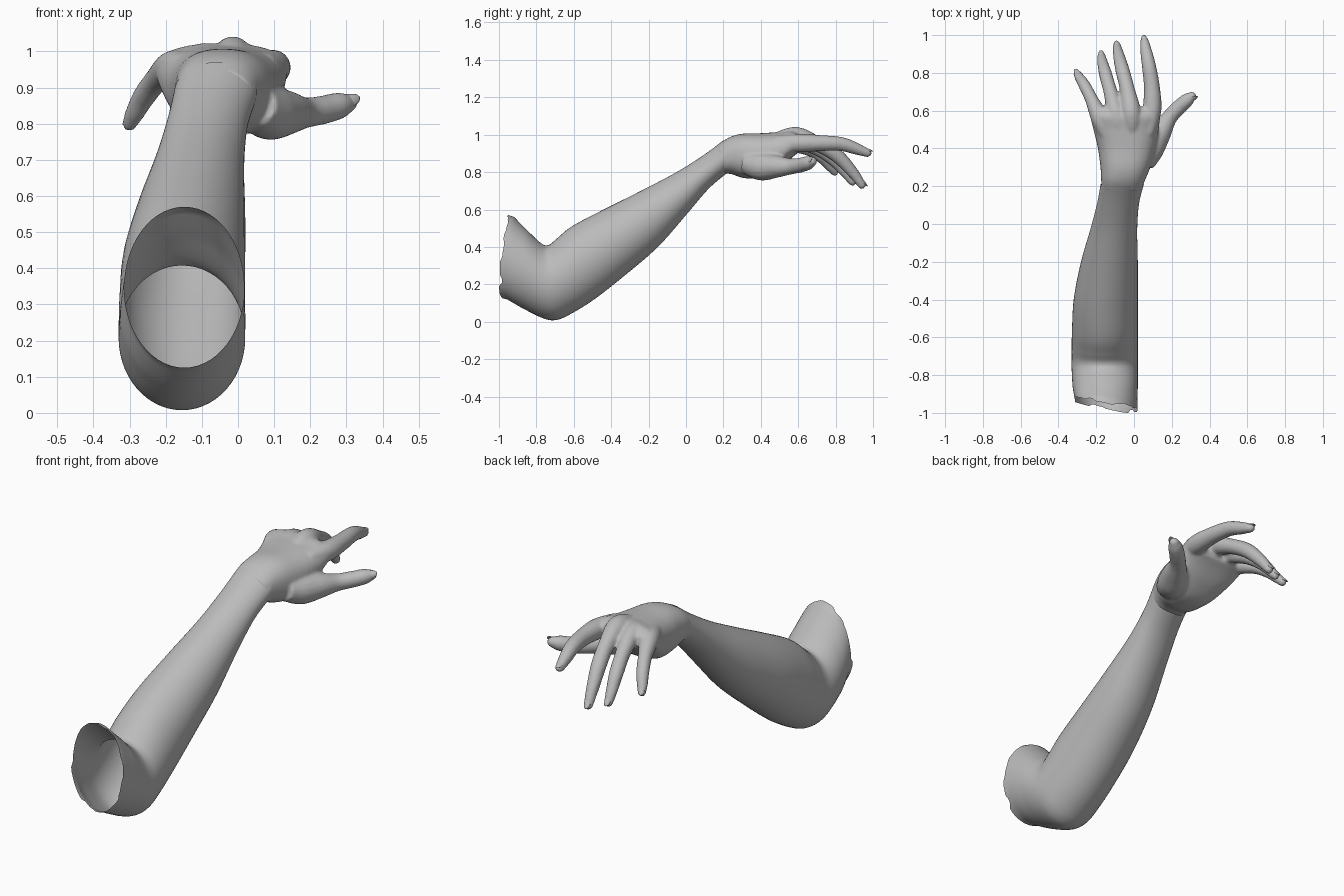
import bpy, bmesh, math, random
from mathutils import Vector

if "Cube" in bpy.data.objects:
    bpy.data.objects.remove(bpy.data.objects["Cube"])

random.seed(4)
skin = bpy.data.materials.new("skin grey")
skin.diffuse_color = (0.5, 0.5, 0.5, 1)
skin.use_nodes = True
skin.node_tree.nodes["Principled BSDF"].inputs["Base Color"].default_value = skin.diffuse_color


def spline(pts, steps):
    """Catmull-Rom through tuples of any length."""
    out = []
    for i in range(len(pts) - 1):
        a, b, c, d = (pts[min(max(i + k, 0), len(pts) - 1)] for k in (-1, 0, 1, 2))
        for s in range(steps):
            t = s / steps
            out.append([0.5 * (2 * q + (r - p) * t + (2 * p - 5 * q + 4 * r - w) * t * t
                               + (3 * q - p - 3 * r + w) * t ** 3)
                        for p, q, r, w in zip(a, b, c, d)])
    out.append(list(pts[-1]))
    return out


def skin_rings(bm, rings, caps):
    rows = [[bm.verts.new(p) for p in ring] for ring in rings]
    n = len(rows[0])
    for a, b in zip(rows, rows[1:]):
        for i in range(n):
            bm.faces.new((a[i], a[(i + 1) % n], b[(i + 1) % n], b[i]))
    if caps:
        bm.faces.new(rows[0][::-1])
        bm.faces.new(rows[-1])


def section(s, n, power=1.0):
    """Ring from top y,z, bottom y,z and the left and right x limits."""
    ty, tz, by, bz, xl, xr = s
    ring = []
    for i in range(n):
        a = 2 * math.pi * i / n
        c, v = (math.copysign(abs(f) ** power, f) for f in (math.cos(a), math.sin(a)))
        ring.append(Vector(((xl + xr) / 2 + c * (xr - xl) / 2,
                            (ty + by) / 2 + v * (ty - by) / 2,
                            (tz + bz) / 2 + v * (tz - bz) / 2)))
    return ring


def finger_rings(path, n=16):
    """Round tube along x,y,z,radius points, with a domed tip."""
    pts = spline(path, 6)
    tip, end = Vector(pts[-1][:3]), Vector(pts[-2][:3])
    d, r = (tip - end).normalized(), pts[-1][3]
    for a in (0.35, 0.7, 1.05, 1.35):
        pts.append([*(tip + d * r * math.sin(a)), r * math.cos(a)])
    rings = []
    for i, p in enumerate(pts):
        t = Vector(pts[min(i + 1, len(pts) - 1)][:3]) - Vector(pts[max(i - 1, 0)][:3])
        t.normalize()
        u = t.cross(Vector((0, 0, 1))).normalized()
        w = u.cross(t)
        rings.append([Vector(p[:3]) + (u * math.cos(b) + w * math.sin(b)) * p[3]
                      for b in (2 * math.pi * k / n for k in range(n))])
    return rings


def finish(bm, name):
    bmesh.ops.recalc_face_normals(bm, faces=bm.faces)
    me = bpy.data.meshes.new(name)
    bm.to_mesh(me)
    bm.free()
    me.materials.append(skin)
    me.shade_smooth()
    ob = bpy.data.objects.new(name, me)
    bpy.context.collection.objects.link(ob)
    return ob


# Bent arm, open at the upper end with a torn rim
arm = spline([
    (-0.93, 0.57, -0.965, 0.125, -0.315, 0.018),
    (-0.85, 0.49, -0.87, 0.07, -0.325, 0.02),
    (-0.775, 0.42, -0.76, 0.017, -0.33, 0.02),
    (-0.735, 0.41, -0.69, 0.01, -0.33, 0.02),
    (-0.69, 0.445, -0.61, 0.045, -0.33, 0.02),
    (-0.61, 0.51, -0.49, 0.12, -0.328, 0.02),
    (-0.45, 0.595, -0.33, 0.245, -0.318, 0.02),
    (-0.25, 0.695, -0.15, 0.40, -0.28, 0.02),
    (-0.05, 0.80, 0.0, 0.57, -0.23, 0.017),
    (0.10, 0.895, 0.12, 0.71, -0.195, 0.027),
    (0.20, 0.97, 0.22, 0.795, -0.177, 0.052)], 6)
rings = [section(s, 56) for s in arm]
for k in range(6):
    for i, p in enumerate(rings[k]):
        p.y -= 0.03 * math.cos(2 * math.pi * i / 56) * (1 - k / 6)
jag = 0
for i, p in enumerate(rings[0]):
    if i % 2 == 0:
        jag = random.uniform(0, 0.022)
    p.y = max(p.y - jag, -1.0)
bm = bmesh.new()
skin_rings(bm, rings, False)
finish(bm, "forearm_and_elbow")

# Palm block
bm = bmesh.new()
palm = spline([
    (0.17, 0.945, 0.195, 0.79, -0.172, 0.04),
    (0.23, 0.985, 0.24, 0.79, -0.174, 0.06),
    (0.30, 1.005, 0.31, 0.768, -0.178, 0.088),
    (0.40, 1.008, 0.41, 0.77, -0.192, 0.115),
    (0.50, 1.015, 0.50, 0.82, -0.215, 0.13),
    (0.57, 1.022, 0.57, 0.88, -0.23, 0.138),
    (0.62, 0.995, 0.61, 0.91, -0.22, 0.13)], 5)
skin_rings(bm, [section(s, 40, 0.85) for s in palm], True)

# Fingers and thumb: x, y, z, radius from knuckle to tip
fingers = {
    "index": [(0.07, 0.48, 0.955, 0.04), (0.095, 0.60, 0.955, 0.05), (0.095, 0.72, 0.955, 0.043),
              (0.08, 0.83, 0.95, 0.038), (0.065, 0.91, 0.925, 0.032), (0.055, 0.97, 0.902, 0.023)],
    "middle": [(-0.01, 0.48, 0.97, 0.04), (-0.015, 0.59, 0.99, 0.052), (-0.035, 0.71, 0.945, 0.04),
               (-0.06, 0.81, 0.885, 0.038), (-0.08, 0.89, 0.80, 0.031), (-0.09, 0.94, 0.732, 0.023)],
    "ring": [(-0.08, 0.48, 0.965, 0.04), (-0.095, 0.58, 0.975, 0.048), (-0.125, 0.70, 0.925, 0.037),
             (-0.15, 0.79, 0.865, 0.035), (-0.165, 0.85, 0.80, 0.029), (-0.172, 0.89, 0.748, 0.022)],
    "little": [(-0.14, 0.46, 0.95, 0.04), (-0.18, 0.56, 0.955, 0.048), (-0.225, 0.66, 0.92, 0.035),
               (-0.26, 0.73, 0.875, 0.032), (-0.285, 0.77, 0.83, 0.027), (-0.30, 0.795, 0.80, 0.021)],
    "thumb": [(0.05, 0.32, 0.85, 0.06), (0.085, 0.40, 0.83, 0.075), (0.135, 0.48, 0.83, 0.062),
              (0.185, 0.56, 0.83, 0.043), (0.235, 0.615, 0.838, 0.04), (0.28, 0.655, 0.85, 0.037),
              (0.305, 0.675, 0.857, 0.026)],
}
for path in fingers.values():
    skin_rings(bm, finger_rings(path), True)
hand = finish(bm, "hand")
fuse = hand.modifiers.new("fuse", 'REMESH')
fuse.mode, fuse.voxel_size, fuse.use_smooth_shade = 'VOXEL', 0.008, True
soft = hand.modifiers.new("soften", 'SMOOTH')
soft.factor, soft.iterations = 0.5, 6

# Nails: thin domed plates on the back of each tip
for name, path in fingers.items():
    tip, prev, r = Vector(path[-1][:3]), Vector(path[-2][:3]), path[-1][3]
    t = (tip - prev).normalized()
    up = Vector((0.35, -0.8, 0.5)) if name == "thumb" else Vector((0, 0.3, 1))
    w = (up - t * up.dot(t)).normalized()
    u = t.cross(w)
    bm = bmesh.new()
    bmesh.ops.create_uvsphere(bm, u_segments=16, v_segments=8, radius=1)
    for v in bm.verts:
        x, y, z = v.co
        v.co = tip + w * (r * 0.86 + z * 0.004 - x * x * 0.006) + u * x * r * 0.72 + t * (y * r * 1.1)
    finish(bm, name + "_nail")
